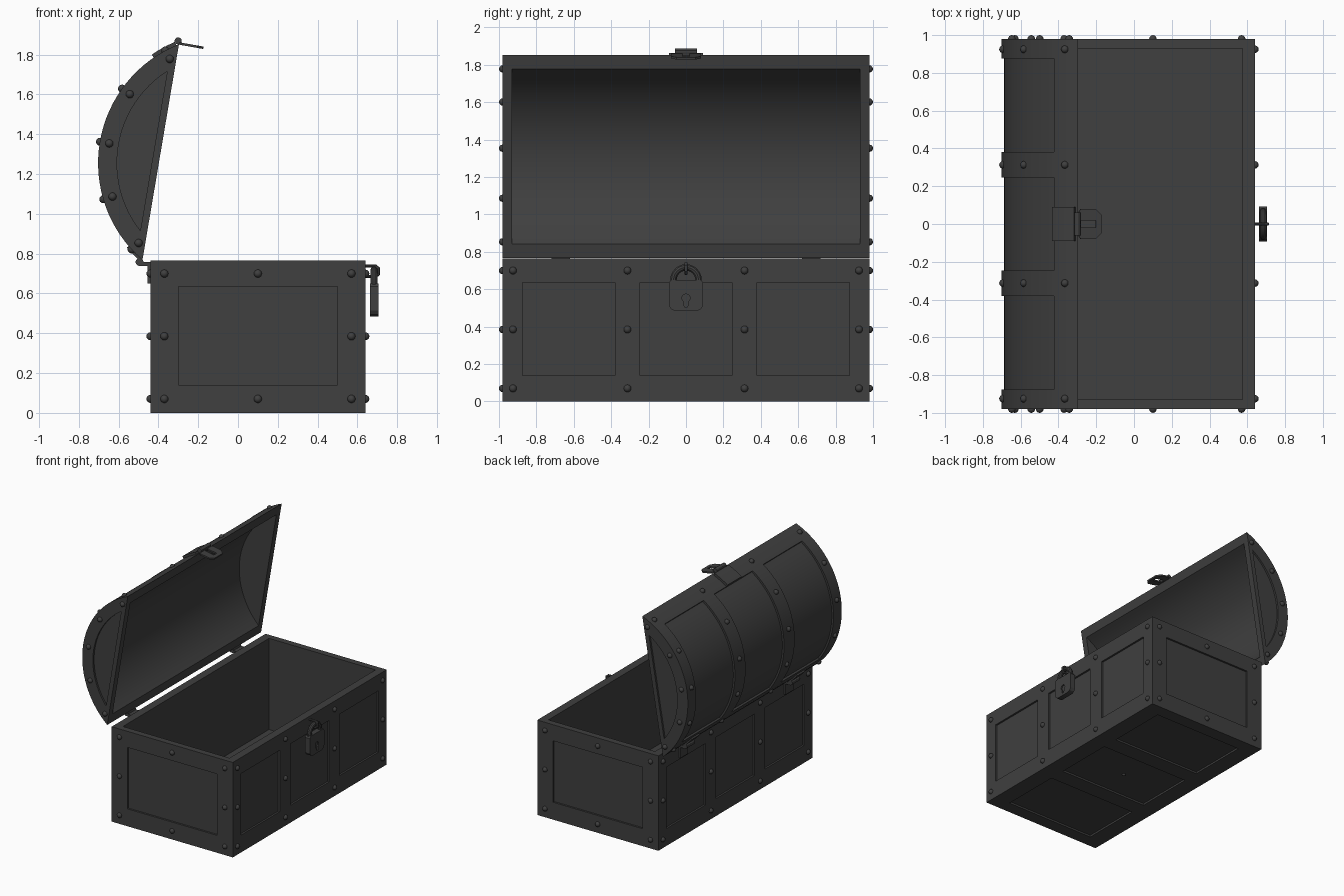
import bpy, bmesh
from math import sin, cos, radians, pi
from mathutils import Matrix, Vector

if "Cube" in bpy.data.objects:
    bpy.data.objects.remove(bpy.data.objects["Cube"])

dark = bpy.data.materials.new("dark_grey")
dark.diffuse_color = (0.05, 0.05, 0.05, 1)
dark.use_nodes = True
dark.node_tree.nodes["Principled BSDF"].inputs["Base Color"].default_value = dark.diffuse_color


def prism(bm, pts, t0, t1, axis='y'):
    put = {'x': lambda a, b, t: (t, a, b), 'y': lambda a, b, t: (a, t, b),
           'z': lambda a, b, t: (a, b, t)}[axis]
    lo = [bm.verts.new(put(a, b, t0)) for a, b in pts]
    hi = [bm.verts.new(put(a, b, t1)) for a, b in pts]
    faces = [bm.faces.new(lo), bm.faces.new(hi)]
    n = len(pts)
    for i in range(n):
        j = (i + 1) % n
        faces.append(bm.faces.new((lo[i], lo[j], hi[j], hi[i])))
    bmesh.ops.recalc_face_normals(bm, faces=faces)


def box(bm, x0, x1, y0, y1, z0, z1):
    prism(bm, [(x0, z0), (x1, z0), (x1, z1), (x0, z1)], y0, y1)


def smooth(ob):
    bpy.ops.object.select_all(action='DESELECT')
    ob.select_set(True)
    bpy.context.view_layer.objects.active = ob
    bpy.ops.object.shade_smooth_by_angle(angle=radians(30))


def make(name, bm, matrix=None, cutter=None):
    me = bpy.data.meshes.new(name)
    bm.to_mesh(me)
    ob = bpy.data.objects.new(name, me)
    bpy.context.collection.objects.link(ob)
    if cutter:
        cut = make(name + "_cutter", cutter)
        mod = ob.modifiers.new("cut", 'BOOLEAN')
        mod.object, mod.operation, mod.solver = cut, 'DIFFERENCE', 'EXACT'
        ev = ob.evaluated_get(bpy.context.evaluated_depsgraph_get())
        new = bpy.data.meshes.new_from_object(ev)
        ob.modifiers.clear()
        ob.data = new
        bpy.data.objects.remove(cut)
    if matrix:
        ob.data.transform(matrix)
    ob.data.materials.clear()
    ob.data.materials.append(dark)
    smooth(ob)
    return ob


def studs(name, points, matrix=None, r=0.02):
    bm = bmesh.new()
    for p in points:
        bmesh.ops.create_uvsphere(bm, u_segments=12, v_segments=8, radius=r,
                                  matrix=Matrix.Translation(p))
    make(name, bm, matrix)


def tube(name, pts, r):
    cu = bpy.data.curves.new(name, 'CURVE')
    cu.dimensions, cu.bevel_depth, cu.bevel_resolution = '3D', r, 3
    cu.use_fill_caps = True
    sp = cu.splines.new('POLY')
    sp.points.add(len(pts) - 1)
    for q, p in zip(sp.points, pts):
        q.co = (*p, 1)
    tmp = bpy.data.objects.new(name, cu)
    bpy.context.collection.objects.link(tmp)
    me = bpy.data.meshes.new_from_object(tmp.evaluated_get(bpy.context.evaluated_depsgraph_get()))
    bpy.data.objects.remove(tmp)
    bm = bmesh.new()
    bm.from_mesh(me)
    make(name, bm)


X0, X1, Y, H = -0.44, 0.64, 0.98, 0.765
MID, D = 0.10, 0.015
panels = [(-0.875, -0.38), (-0.245, 0.245), (0.38, 0.875)]
bands = (-0.925, -0.313, 0.313, 0.925)
rows = (0.07, 0.385, 0.70)

# Chest body: hollow box with sunken panels on the sides and base
body, cut = bmesh.new(), bmesh.new()
box(body, X0, X1, -Y, Y, 0, H)
box(cut, X0 + 0.065, X1 - 0.065, -0.93, 0.93, 0.03, 1)
for a, b in panels:
    box(cut, X1 - D, X1 + 0.1, a, b, 0.14, 0.635)
    box(cut, X0 - 0.1, X0 + D, a, b, 0.14, 0.635)
    box(cut, -0.30, 0.50, a, b, -0.1, D)
for s in (-1, 1):
    y = sorted((s * (Y - D), s * (Y + 0.1)))
    box(cut, -0.30, 0.50, y[0], y[1], 0.14, 0.635)
make("chest_body", body, cutter=cut)

# Body studs
pts = [(x, y, z) for x in (X0, X1) for y in bands for z in rows]
pts += [(x, s * Y, z) for s in (-1, 1) for x in (X0 + 0.07, MID, X1 - 0.07)
        for z in rows if (x, z) != (MID, 0.385)]
studs("body_studs", pts)
studs("base_stud", [(MID, 0, D)], r=0.014)

# Lid is modelled closed along +x, then swung open about the hinge line
swing = Matrix.Translation((-0.48, 0, 0.768)) @ Matrix.Rotation(radians(-80.4), 4, 'Y')
CU, CH, R = 0.55, -0.333, 0.643


def on_arc(r, deg):
    return (CU + r * sin(radians(deg)), CH + r * cos(radians(deg)))


def arc(r, a0, a1, n=24):
    return [on_arc(r, a0 + (a1 - a0) * i / n) for i in range(n + 1)]


lid, cut = bmesh.new(), bmesh.new()
prism(lid, arc(R, -58.8, 58.8, 32), -Y, Y)
inner = arc(0.58, -55, 55)
prism(cut, inner + [(inner[-1][0], -0.1), (inner[0][0], -0.1)], -0.93, 0.93)
for a, b in panels:
    prism(cut, arc(R - D, -46, 46) + arc(R + 0.06, 46, -46), a, b)
for s in (-1, 1):
    prism(cut, arc(0.548, -47.8, 47.8), s * (Y - D), s * (Y + 0.1))
make("lid", lid, swing, cut)

# Lid studs on the end faces and over the curved bands
angles = [-52, -26, 0, 26, 52]
pts = []
for a in angles:
    u, h = on_arc(0.595, a)
    pts += [(u, s * Y, h) for s in (-1, 1)]
    u, h = on_arc(R, a)
    pts += [(u, y, h) for y in bands]
studs("lid_studs", pts, swing)

# Hasp plate, barrel and slotted flap at the lid tip
bm = bmesh.new()
prism(bm, arc(R - 0.005, 46, 57.5, 4) + arc(R + 0.018, 57.5, 46, 4), -0.09, 0.09)
make("hasp_plate", bm, swing)
u, h = on_arc(0.66, 59)
bm = bmesh.new()
prism(bm, [(u + 0.018 * cos(i * pi / 6), h + 0.018 * sin(i * pi / 6)) for i in range(12)],
      -0.06, 0.06)
make("hasp_barrel", bm, swing)
bm, cut = bmesh.new(), bmesh.new()
prism(bm, [(0, -0.05), (0.02, -0.08), (0.10, -0.08), (0.13, -0.05),
           (0.13, 0.05), (0.10, 0.08), (0.02, 0.08), (0, 0.05)], -0.006, 0.006, 'z')
box(cut, 0.02, 0.10, -0.018, 0.018, -0.1, 0.1)
make("hasp_flap", bm, Matrix.Translation((-0.302, 0, 1.857)) @
     Matrix.Rotation(radians(10), 4, 'Y'), cut)

# Padlock body with keyhole
bm, cut = bmesh.new(), bmesh.new()
half = [(0.06, 0.485), (0.08, 0.495), (0.092, 0.515), (0.092, 0.635), (0.08, 0.65)]
prism(bm, half + [(-y, z) for y, z in reversed(half)], 0.662, 0.705, 'x')
hole = [(0.022 * sin(radians(a)), 0.553 + 0.022 * cos(radians(a)))
        for a in range(-150, 151, 30)]
prism(cut, hole + [(0.009, 0.505), (-0.009, 0.505)], 0.695, 0.8, 'x')
make("padlock_body", bm, cutter=cut)

# Shackle and the staple it hangs from
tube("padlock_shackle", [(0.683, -0.067, 0.63)] +
     [(0.683, -0.067 * cos(i * pi / 12), 0.65 + 0.067 * sin(i * pi / 12)) for i in range(13)] +
     [(0.683, 0.067, 0.63)], 0.018)
tube("lock_staple", [(0.63, 0, 0.738), (0.69, 0, 0.738), (0.707, 0, 0.725),
                     (0.707, 0, 0.698), (0.69, 0, 0.685), (0.63, 0, 0.685)], 0.009)

# Two back hinges: leaf on the body, knuckle and leaf on the lid
for side, yc in (("left", -0.67), ("right", 0.67)):
    a, b = yc - 0.05, yc + 0.05
    bm = bmesh.new()
    box(bm, X0 - 0.014, X0 + 0.01, a, b, 0.65, 0.755)
    box(bm, -0.50, X0 + 0.01, a, b, 0.737, 0.757)
    prism(bm, [(-0.495 + 0.02 * cos(i * pi / 6), 0.758 + 0.02 * sin(i * pi / 6))
               for i in range(12)], a, b)
    make("hinge_body_" + side, bm)
    bm = bmesh.new()
    prism(bm, arc(R - 0.004, -58.5, -50, 4) + arc(R + 0.012, -50, -58.5, 4), a, b)
    make("hinge_lid_" + side, bm, swing)
